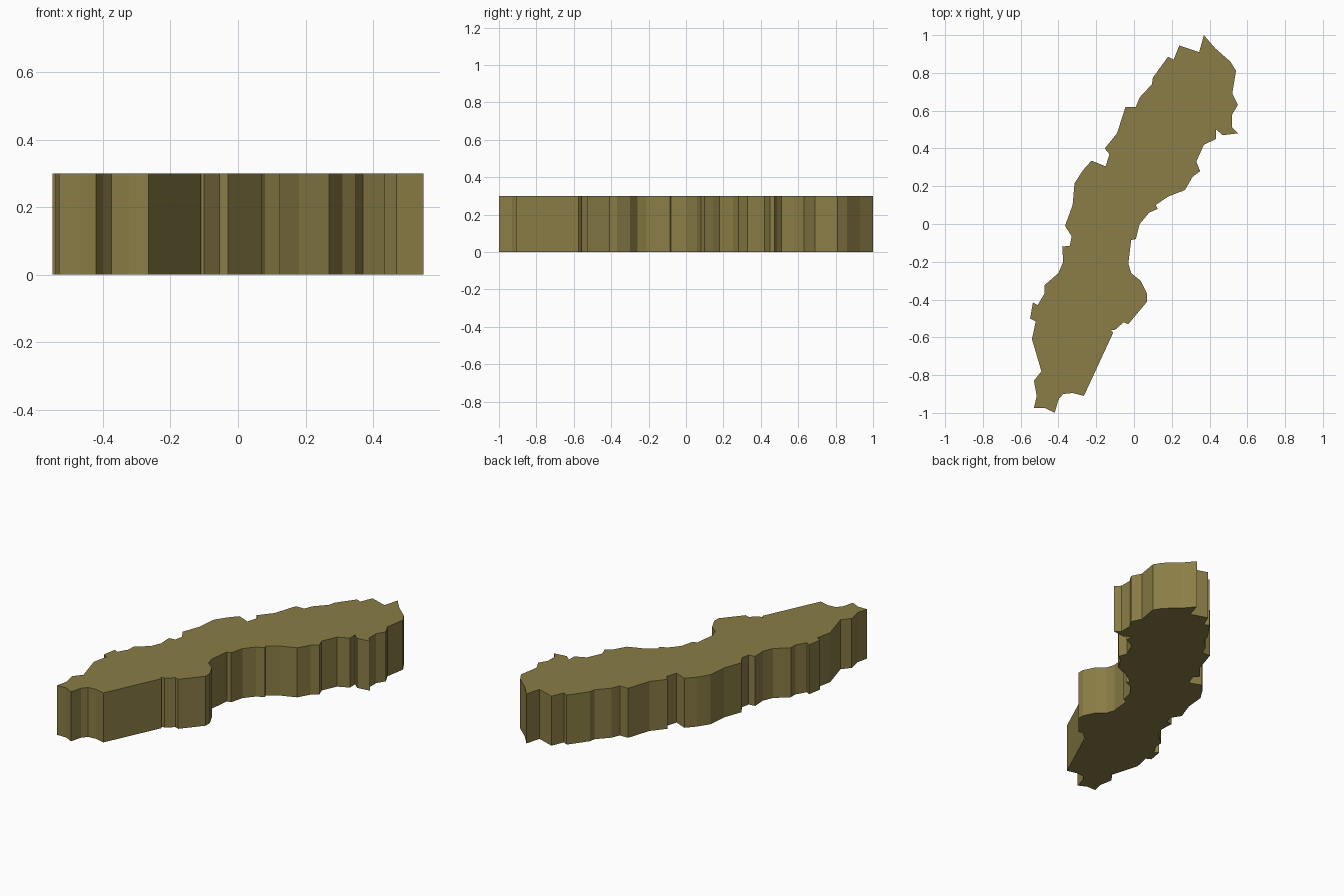
import bpy, bmesh

HEIGHT = 0.30

# outline of the slab, clockwise from the top tip
outline = [
    # right side, top to bottom
    (.37, 1), (.43, .93), (.51, .86), (.54, .81), (.52, .69), (.55, .63), (.52, .58), (.52, .51), (.55, .48), (.47, .47),
    (.435, .50), (.435, .45), (.37, .42), (.33, .33), (.35, .28), (.31, .25), (.27, .18), (.18, .145), (.115, .10), (.125, .08),
    (.08, .06), (.03, 0), (.01, -.08), (-.015, -.085), (-.03, -.21), (-.015, -.26), (.035, -.30), (.07, -.37), (.07, -.41), (-.03, -.53),
    (-.055, -.52), (-.10, -.56), (-.125, -.56), (-.11, -.575), (-.265, -.91), (-.325, -.895), (-.375, -.90), (-.40, -.93), (-.42, -1), (-.47, -.975),
    # left side, bottom to top
    (-.53, -.975), (-.515, -.91), (-.53, -.83), (-.49, -.78), (-.54, -.61), (-.52, -.515), (-.55, -.50), (-.535, -.415), (-.51, -.43), (-.475, -.37),
    (-.475, -.325), (-.40, -.26), (-.375, -.20), (-.38, -.12), (-.34, -.115), (-.33, -.065), (-.365, -.01), (-.325, .10), (-.315, .215), (-.27, .285),
    (-.225, .335), (-.15, .305), (-.13, .37), (-.155, .40), (-.09, .48), (-.045, .62), (.01, .62), (.03, .67), (.095, .74), (.10, .775),
    (.18, .885), (.21, .87), (.24, .945), (.345, .91),
]

olive = bpy.data.materials.new("olive")
olive.diffuse_color = (0.255, 0.205, 0.061, 1)

# extrude the outline into a closed, flat-shaded slab
bm = bmesh.new()
base = bm.faces.new([bm.verts.new((x, y, 0)) for x, y in outline])
top = bmesh.ops.extrude_face_region(bm, geom=[base], use_keep_orig=True)
for v in top["geom"]:
    if isinstance(v, bmesh.types.BMVert):
        v.co.z = HEIGHT
bmesh.ops.recalc_face_normals(bm, faces=bm.faces[:])
bmesh.ops.triangulate(bm, faces=[f for f in bm.faces if len(f.verts) > 4])

mesh = bpy.data.meshes.new("map_slab")
bm.to_mesh(mesh)
bm.free()
mesh.materials.append(olive)
slab = bpy.data.objects.new("map_slab", mesh)
bpy.context.collection.objects.link(slab)
